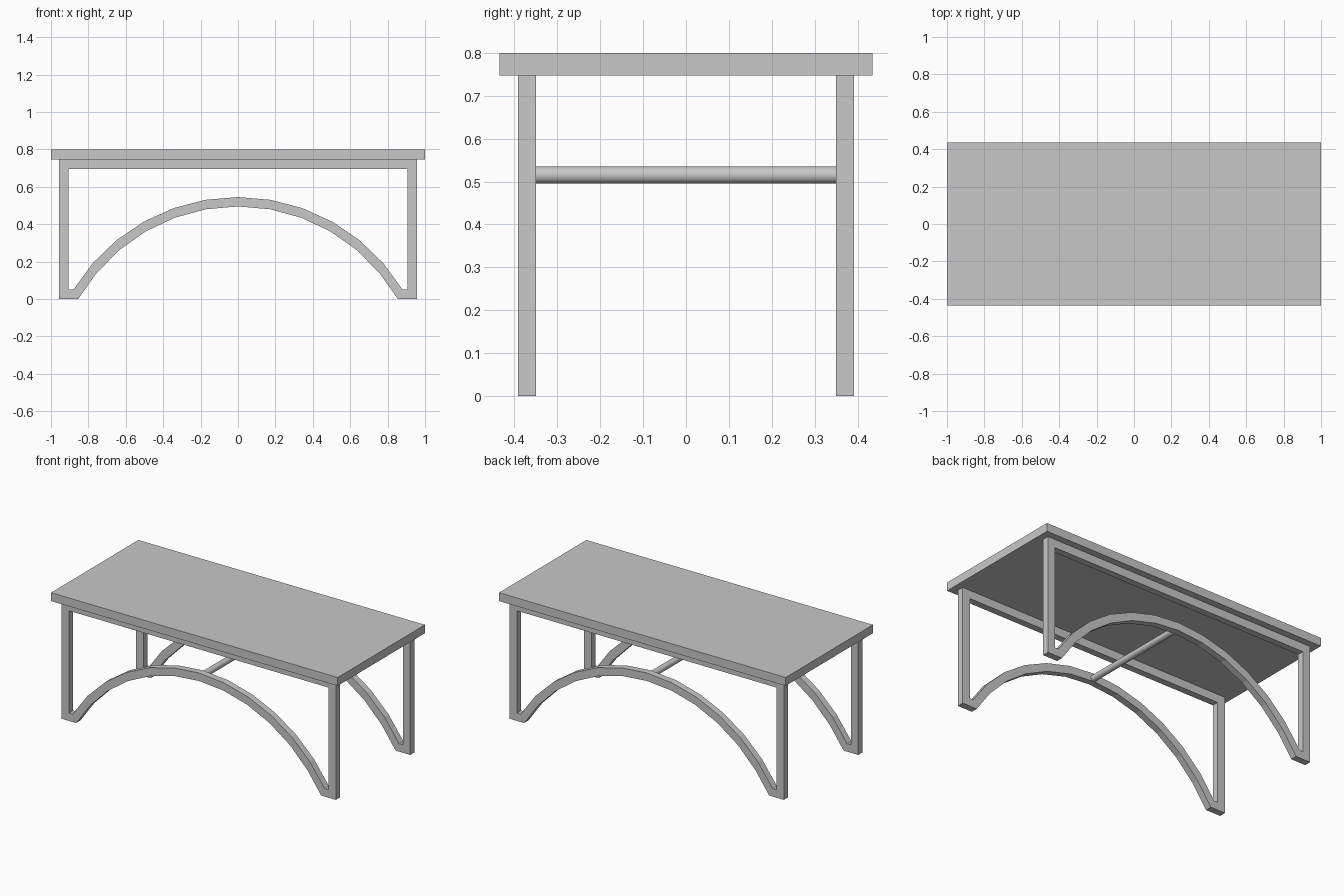
import bpy
import bmesh
from math import sin, cos, asin, pi

cube = bpy.data.objects.get("Cube")
if cube:
    bpy.data.objects.remove(cube, do_unlink=True)

GREY = (0.58, 0.58, 0.58, 1)
grey = bpy.data.materials.new("light grey")
grey.use_nodes = True
grey.diffuse_color = GREY
grey.node_tree.nodes["Principled BSDF"].inputs["Base Color"].default_value = GREY

TOP_Z, UNDER_Z = 0.80, 0.747
FRAME_IN, FRAME_OUT = 0.35, 0.392
ARCH_CENTRE_Z = -0.485


def finish(name, bm):
    bmesh.ops.recalc_face_normals(bm, faces=bm.faces)
    mesh = bpy.data.meshes.new(name)
    bm.to_mesh(mesh)
    bm.free()
    mesh.materials.append(grey)
    obj = bpy.data.objects.new(name, mesh)
    bpy.context.collection.objects.link(obj)
    return obj


def loop(half_width, low, high, radius, foot_x, segments=12):
    """Rectangle whose lower side rises into a faceted arch."""
    end = asin(foot_x / radius)
    points = [(half_width, low), (half_width, high),
              (-half_width, high), (-half_width, low)]
    for i in range(segments + 1):
        a = end * (2 * i / segments - 1)
        z = low if i in (0, segments) else ARCH_CENTRE_Z + radius * cos(a)
        points.append((radius * sin(a), z))
    return points


def side_frame(name, side):
    bm = bmesh.new()
    outer = loop(0.957, 0, UNDER_Z, 0.98, 0.855)
    inner = loop(0.905, 0.05, 0.695, 1.03, 0.88)
    rings = [[bm.verts.new((x, side * y, z)) for x, z in pts]
             for pts, y in ((outer, FRAME_OUT), (inner, FRAME_OUT),
                            (inner, FRAME_IN), (outer, FRAME_IN))]
    count = len(outer)
    for r in range(4):
        a, b = rings[r], rings[(r + 1) % 4]
        for i in range(count):
            j = (i + 1) % count
            bm.faces.new((a[i], a[j], b[j], b[i]))
    return finish(name, bm)


# Table top
bm = bmesh.new()
bmesh.ops.create_cube(bm, size=1)
bmesh.ops.scale(bm, vec=(2, 0.87, TOP_Z - UNDER_Z), verts=bm.verts)
bmesh.ops.translate(bm, vec=(0, 0, (TOP_Z + UNDER_Z) / 2), verts=bm.verts)
finish("table_top", bm)

# Leg frames with arches
side_frame("front_frame", -1)
side_frame("back_frame", 1)

# Round stretcher joining the arch crowns
bpy.ops.mesh.primitive_cylinder_add(vertices=32, radius=0.02, depth=2 * FRAME_IN,
                                    location=(0, 0, 0.515), rotation=(pi / 2, 0, 0))
rod = bpy.context.object
rod.name = "stretcher_rod"
rod.data.materials.append(grey)
bpy.ops.object.shade_smooth_by_angle()
